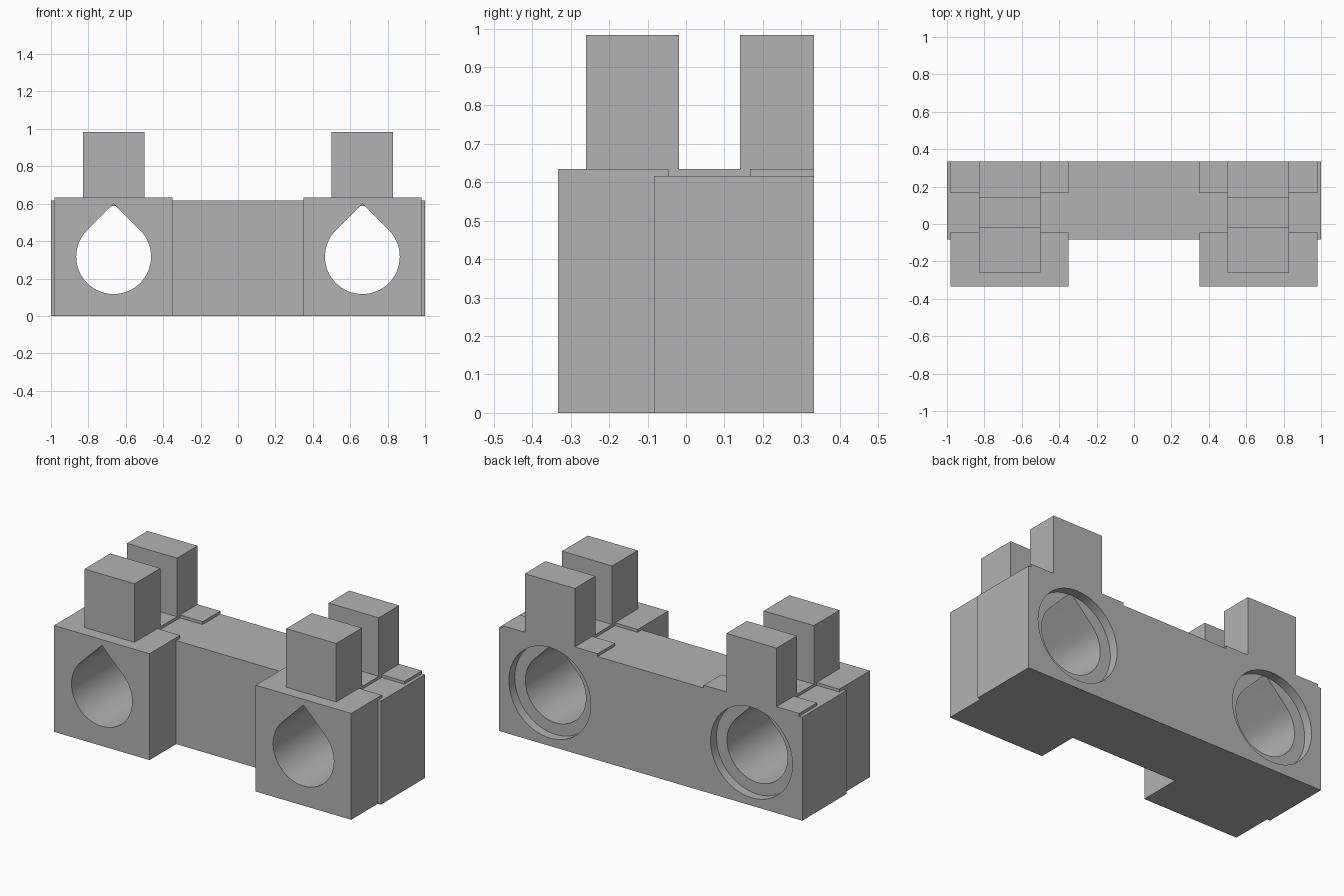
import bpy, bmesh
from math import sin, cos, pi, radians, sqrt

cube = bpy.data.objects.get("Cube")
if cube:
    bpy.data.objects.remove(cube, do_unlink=True)

grey = bpy.data.materials.new("plain_grey")
grey.use_nodes = True
grey.diffuse_color = (0.45, 0.45, 0.45, 1)
grey.node_tree.nodes["Principled BSDF"].inputs["Base Color"].default_value = (0.45, 0.45, 0.45, 1)

BACK, FRONT, BODY_FRONT = 0.333, -0.333, -0.083
BODY_TOP, PAD_TOP, POST_TOP = 0.617, 0.634, 0.983
HOLE_X, HOLE_Z, HOLE_R = 0.665, 0.317, 0.2
RECESS_R, RECESS_DEPTH = 0.27, 0.055


def prism(name, start, end):
    """Extrude a loop of points by the offset from start[0] to end[0]."""
    bm = bmesh.new()
    a = [bm.verts.new(p) for p in start]
    b = [bm.verts.new(p) for p in end]
    bm.faces.new(a)
    bm.faces.new(b[::-1])
    for i in range(len(a)):
        j = (i + 1) % len(a)
        bm.faces.new((a[j], a[i], b[i], b[j]))
    bmesh.ops.recalc_face_normals(bm, faces=bm.faces)
    mesh = bpy.data.meshes.new(name)
    bm.to_mesh(mesh)
    bm.free()
    mesh.materials.append(grey)
    obj = bpy.data.objects.new(name, mesh)
    bpy.context.collection.objects.link(obj)
    return obj


def side_prism(name, profile, x0, x1):
    return prism(name, [(x0, y, z) for y, z in profile], [(x1, y, z) for y, z in profile])


def front_prism(name, profile, y0, y1):
    return prism(name, [(x, y0, z) for x, z in profile], [(x, y1, z) for x, z in profile])


def combine(target, tool, operation):
    bpy.ops.object.select_all(action='DESELECT')
    bpy.context.view_layer.objects.active = target
    target.select_set(True)
    mod = target.modifiers.new("combine", 'BOOLEAN')
    mod.operation, mod.solver, mod.object = operation, 'EXACT', tool
    bpy.ops.object.modifier_apply(modifier=mod.name)
    bpy.data.objects.remove(tool, do_unlink=True)


# Long cross body
body = side_prism("carriage_body", [(BODY_FRONT, 0), (BACK, 0), (BACK, BODY_TOP),
                                    (BODY_FRONT, BODY_TOP)], -1, 1)

# Block side profile with a shallow groove across its top
block = [(FRONT, 0), (BACK, 0), (BACK, PAD_TOP), (0.167, PAD_TOP), (0.167, BODY_TOP),
         (-0.045, BODY_TOP), (-0.045, PAD_TOP), (FRONT, PAD_TOP)]
# Clamp side profile: two upright posts with a slot between them
clamp = [(FRONT, 0), (BACK, 0), (BACK, POST_TOP), (0.14, POST_TOP), (0.14, PAD_TOP),
         (-0.018, PAD_TOP), (-0.018, POST_TOP), (-0.26, POST_TOP), (-0.26, PAD_TOP),
         (FRONT, PAD_TOP)]
for s in (-1, 1):
    combine(body, side_prism("bearing_block", block, s * 0.35, s * 0.98), 'UNION')
    combine(body, side_prism("clamp_posts", clamp, s * 0.5, s * 0.83), 'UNION')

# Teardrop through holes and round recesses at the back
for s in (-1, 1):
    cx = s * HOLE_X
    n = 48
    arc = [pi * 0.75 + 1.5 * pi * i / n for i in range(n + 1)]
    drop = [(cx + HOLE_R * cos(a), HOLE_Z + HOLE_R * sin(a)) for a in arc]
    drop.append((cx, HOLE_Z + HOLE_R * sqrt(2)))
    combine(body, front_prism("teardrop_cutter", drop, -0.5, BACK - RECESS_DEPTH + 0.001),
            'DIFFERENCE')
    ring = [(cx + RECESS_R * cos(2 * pi * i / 64), HOLE_Z + RECESS_R * sin(2 * pi * i / 64))
            for i in range(64)]
    combine(body, front_prism("recess_cutter", ring, BACK - RECESS_DEPTH, 0.5), 'DIFFERENCE')

# Merge flat regions, then smooth only the round bores
bm = bmesh.new()
bm.from_mesh(body.data)
bmesh.ops.remove_doubles(bm, verts=bm.verts, dist=0.0001)
bmesh.ops.dissolve_limit(bm, angle_limit=radians(0.5), verts=bm.verts, edges=bm.edges)
bm.to_mesh(body.data)
bm.free()
bpy.ops.object.select_all(action='DESELECT')
body.select_set(True)
bpy.context.view_layer.objects.active = body
bpy.ops.object.shade_smooth_by_angle(angle=radians(30))
